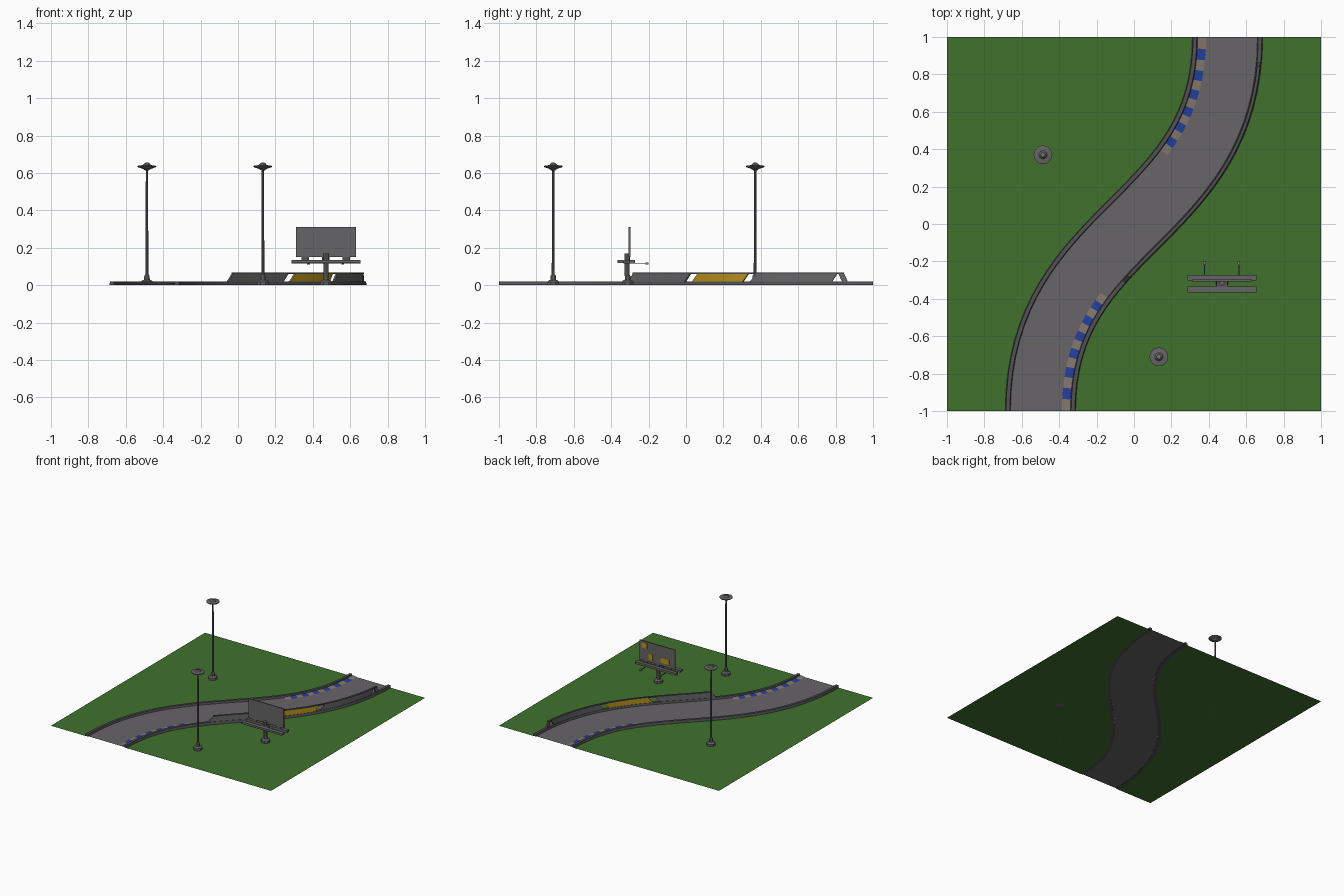
import bpy, bmesh, math
from mathutils import Vector

if "Cube" in bpy.data.objects:
    bpy.data.objects.remove(bpy.data.objects["Cube"])


def material(name, rgb):
    m = bpy.data.materials.new(name)
    m.diffuse_color = (*rgb, 1)
    m.use_nodes = True
    m.node_tree.nodes["Principled BSDF"].inputs["Base Color"].default_value = m.diffuse_color
    return m


GREEN = material("grass green", (0.052, 0.165, 0.027))
ROAD = material("asphalt grey", (0.135, 0.128, 0.138))
DARK = material("dark grey", (0.085, 0.082, 0.09))
METAL = material("metal grey", (0.13, 0.13, 0.135))
SAND = material("warm beige", (0.23, 0.185, 0.155))
BLUE = material("curb blue", (0.018, 0.05, 0.33))
GOLD = material("gold", (0.48, 0.28, 0.012))


def make(name, verts, faces, mats, indices=None, fix=True):
    me = bpy.data.meshes.new(name)
    me.from_pydata(verts, [], faces)
    for m in mats:
        me.materials.append(m)
    if indices:
        for p, i in zip(me.polygons, indices):
            p.material_index = i
    if fix:
        bm = bmesh.new()
        bm.from_mesh(me)
        bmesh.ops.recalc_face_normals(bm, faces=bm.faces)
        bm.to_mesh(me)
        bm.free()
    ob = bpy.data.objects.new(name, me)
    bpy.context.collection.objects.link(ob)
    return ob


def path(t, off=0.0, z=0.0):
    """Point on the S-shaped road; positive offset is to the left."""
    s = 1 - t
    x = 0.5 * (-s**3 - 3*s*s*t + 3*s*t*t + t**3)
    y = t**3 - s**3
    d = Vector((2*s*t, s*s + t*t)).normalized()
    return (x - d.y * off, y + d.x * off, z)


def t_at(y, off):
    """Path parameter where the offset curve crosses a given y."""
    lo, hi = 0.0, 1.0
    for _ in range(40):
        mid = (lo + hi) / 2
        if path(mid, off)[1] < y:
            lo = mid
        else:
            hi = mid
    return lo


def sweep(name, profile, ts, mats, closed=False, stripe=0):
    n = len(profile)
    verts = [path(t, o, z) for t in ts for o, z in profile]
    faces, ids = [], []
    for i in range(len(ts) - 1):
        for j in range(n if closed else n - 1):
            k = (j + 1) % n
            faces.append((i*n + j, i*n + k, (i+1)*n + k, (i+1)*n + j))
            ids.append((i // stripe) % 2 if stripe else 0)
    if closed:
        faces += [tuple(range(n)), tuple(range((len(ts)-1)*n, len(ts)*n))]
        ids += [0, 0]
    return make(name, verts, faces, mats, ids, closed)


def span(a, b, n):
    return [a + (b - a) * i / n for i in range(n + 1)]


TS = span(0, 1, 32)
OUT, IN = 0.188, 0.160

# Grass on both sides, following the road edge
for side, name in ((1, "grass_left"), (-1, "grass_right")):
    verts = []
    for t in TS:
        x, y, _ = path(t, side * OUT)
        verts += [(-side, y, 0), (x, y, 0)]
    order = (0, 1, 3, 2) if side > 0 else (2, 3, 1, 0)
    make(name, verts, [tuple(2*i + k for k in order) for i in range(32)], [GREEN], fix=False)

# Road surface, raised edge lips
sweep("road_surface", [(IN, 0.004), (-IN, 0.004)], TS, [ROAD])
for side, name in ((1, "left_road_lip"), (-1, "right_road_lip")):
    sweep(name, [(side*OUT, 0), (side*(OUT - 0.004), 0.02),
                 (side*(IN + 0.004), 0.02), (side*IN, 0.002)], TS, [DARK], closed=True)

# Striped curbs on the inside of each bend
sweep("upper_curb", [(IN, 0.01), (0.115, 0.006)], span(0.69, 1, 26), [SAND, BLUE], stripe=2)
sweep("lower_curb", [(-0.115, 0.006), (-IN, 0.01)], span(0.31, 0, 26), [SAND, BLUE],
      stripe=2).data.flip_normals()

# Crash barrier: slanted panels with gaps under a continuous rail
WALL = -0.174


def barrier_panel(name, y0, y1, mat, shift0=0.03, shift1=0.03, n=8):
    verts = []
    for i in range(n + 1):
        f = i / n
        yb = y0 + (y1 - y0) * f
        yt = yb + shift0 + (shift1 - shift0) * f
        for y, z, o in ((yb, 0.018, -0.007), (yb, 0.018, 0.007),
                        (yt, 0.062, 0.005), (yt, 0.062, -0.005)):
            verts.append(path(t_at(y, WALL), WALL + o, z))
    faces = [(4*i + j, 4*i + (j+1) % 4, 4*i + 4 + (j+1) % 4, 4*i + 4 + j)
             for i in range(n) for j in range(4)]
    faces += [(0, 1, 2, 3), tuple(range(4*n, 4*n + 4))]
    make(name, verts, faces, [mat])


barrier_panel("barrier_panel_start", -0.31, -0.005, METAL)
barrier_panel("barrier_panel_middle", 0.035, 0.305, GOLD)
barrier_panel("barrier_panel_end", 0.345, 0.78, METAL)
barrier_panel("barrier_end_strut", 0.835, 0.865, METAL, -0.02, -0.02, 2)
sweep("barrier_rail", [(WALL - 0.008, 0.060), (WALL + 0.008, 0.060),
                       (WALL + 0.008, 0.067), (WALL - 0.008, 0.067)],
      span(t_at(-0.28, WALL), t_at(0.845, WALL), 24), [DARK], closed=True)


def lathe(name, profile, x, y, sides, mat, turn=0.0):
    verts = [(x + r*math.cos(turn + 2*math.pi*k/sides), y + r*math.sin(turn + 2*math.pi*k/sides), z)
             for r, z in profile for k in range(sides)]
    n = len(profile)
    faces = [(i*sides + k, i*sides + (k+1) % sides, (i+1)*sides + (k+1) % sides, (i+1)*sides + k)
             for i in range(n - 1) for k in range(sides)]
    faces += [tuple(range(sides)), tuple(range((n-1)*sides, n*sides))]
    return make(name, verts, faces, [mat])


def box(name, x0, x1, y0, y1, z0, z1, mat):
    verts = [(x, y, z) for x in (x0, x1) for y in (y0, y1) for z in (z0, z1)]
    make(name, verts, [(0, 1, 3, 2), (4, 6, 7, 5), (0, 4, 5, 1),
                       (2, 3, 7, 6), (0, 2, 6, 4), (1, 5, 7, 3)], [mat])


def footing(name, x, y):
    lathe(name, [(0.034, 0), (0.034, 0.018), (0.026, 0.026), (0.017, 0.028),
                 (0.015, 0.05), (0.009, 0.058)], x, y, 8, METAL, math.pi / 8)


# Two lamp posts
for tag, x, y in (("left", -0.487, 0.37), ("right", 0.133, -0.71)):
    footing(tag + "_lamp_base", x, y)
    lathe(tag + "_lamp_pole", [(0.008, 0.055), (0.006, 0.615)], x, y, 8, SAND if tag == "none" else METAL)
    lathe(tag + "_lamp_head", [(0.008, 0.612), (0.022, 0.622), (0.046, 0.63), (0.05, 0.634),
                               (0.05, 0.638), (0.022, 0.642), (0.012, 0.653)], x, y, 16, METAL)
    lathe(tag + "_lamp_cap", [(0.008, 0.652), (0.008, 0.656)], x, y, 8, SAND)

# Billboard on a post with two walkways
CX = 0.47
footing("billboard_base", CX, -0.312)
lathe("billboard_post", [(0.014, 0.05), (0.014, 0.168)], CX, -0.315, 8, METAL)
box("billboard_bracket", CX - 0.03, CX + 0.03, -0.335, -0.30, 0.115, 0.133, DARK)
box("front_walkway", 0.285, 0.655, -0.366, -0.334, 0.118, 0.134, METAL)
box("rear_walkway", 0.285, 0.655, -0.302, -0.272, 0.116, 0.134, METAL)
box("billboard_panel", 0.31, 0.63, -0.307, -0.298, 0.15, 0.31, METAL)
for i, x in enumerate((0.36, 0.47, 0.58)):
    box("panel_support_%d" % i, x - 0.02, x + 0.02, -0.305, -0.299, 0.13, 0.155, DARK)

# Plain gold colour patches on the road side of the panel
for i, (x, z, w, h) in enumerate(((0.585, 0.275, 0.05, 0.045), (0.53, 0.195, 0.04, 0.05),
                                  (0.40, 0.195, 0.08, 0.045))):
    box("gold_patch_%d" % i, x - w/2, x + w/2, -0.299, -0.296, z - h/2, z + h/2, GOLD)

# Small spotlights on arms
for i, x in enumerate((0.377, 0.56)):
    box("spotlight_arm_%d" % i, x - 0.003, x + 0.003, -0.272, -0.2, 0.112, 0.116, DARK)
    box("spotlight_%d" % i, x - 0.007, x + 0.007, -0.217, -0.2, 0.11, 0.12, SAND)
